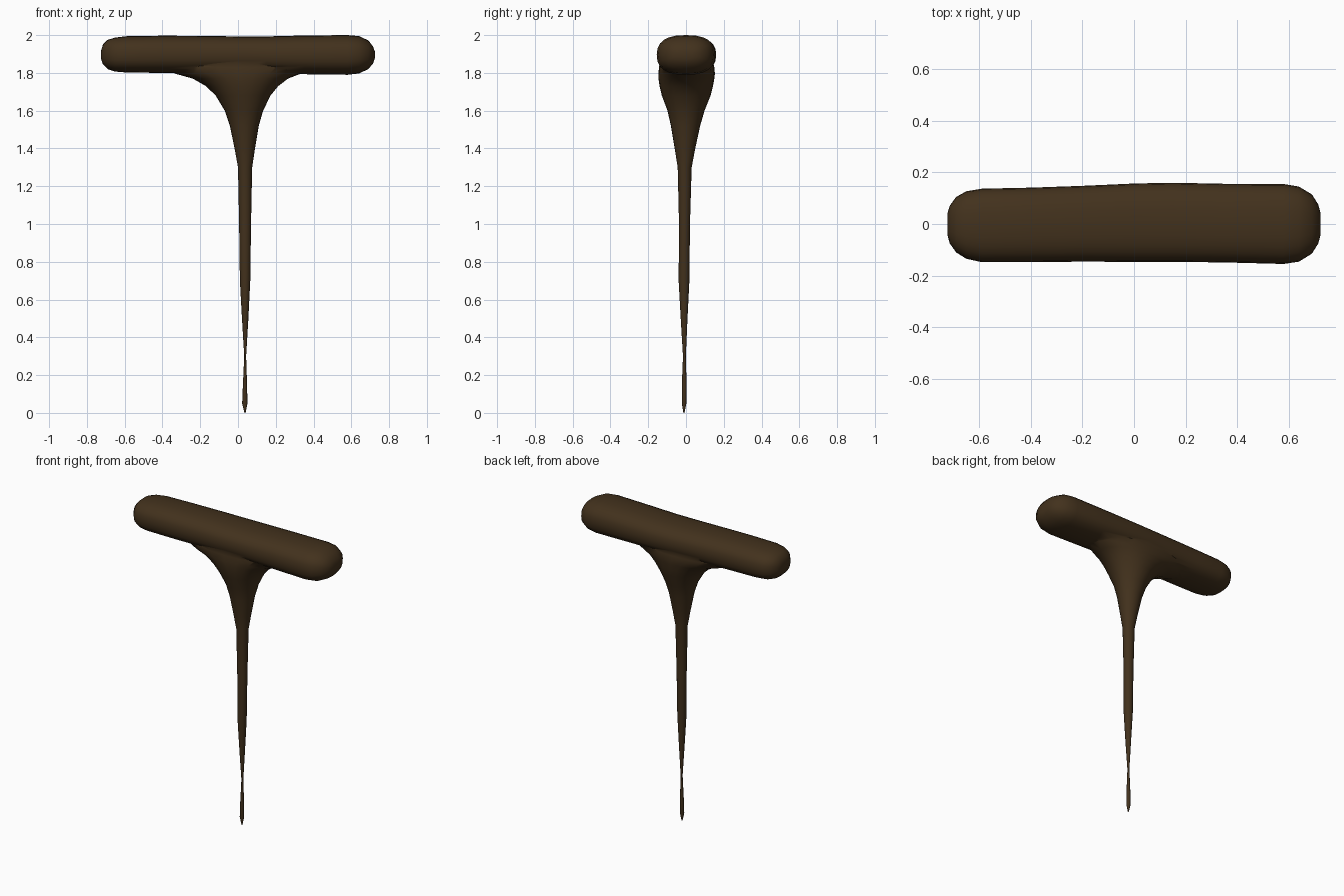
import bpy, bmesh, math

wood = bpy.data.materials.new("dark_wood")
wood.diffuse_color = (0.055, 0.031, 0.012, 1)


def loft(name, rings):
    """Skin closed rings of points and cap both ends."""
    bm = bmesh.new()
    loops = [[bm.verts.new(p) for p in ring] for ring in rings]
    n = len(loops[0])
    for a, b in zip(loops, loops[1:]):
        for i in range(n):
            j = (i + 1) % n
            bm.faces.new((a[i], a[j], b[j], b[i]))
    bm.faces.new(loops[0])
    bm.faces.new(loops[-1])
    bmesh.ops.recalc_face_normals(bm, faces=bm.faces)
    mesh = bpy.data.meshes.new(name)
    bm.to_mesh(mesh)
    bm.free()
    mesh.materials.append(wood)
    ob = bpy.data.objects.new(name, mesh)
    bpy.context.collection.objects.link(ob)
    return ob


def oval(lo_u, hi_u, lo_v, hi_v, power, sides):
    """Rounded-box outline between the given limits."""
    pts = []
    for i in range(sides):
        t = 2 * math.pi * i / sides
        c, s = math.cos(t), math.sin(t)
        u = math.copysign(abs(c) ** (2 / power), c)
        v = math.copysign(abs(s) ** (2 / power), s)
        pts.append(((lo_u + hi_u) / 2 + u * (hi_u - lo_u) / 2,
                    (lo_v + hi_v) / 2 + v * (hi_v - lo_v) / 2))
    return pts


# Handle sections: x, back and front limits, bottom and top limits
handle_sections = [
    (-0.724, -0.04, 0.04, 1.87, 1.92), (-0.715, -0.075, 0.07, 1.845, 1.95),
    (-0.69, -0.11, 0.105, 1.82, 1.975), (-0.65, -0.135, 0.127, 1.807, 1.987),
    (-0.59, -0.148, 0.137, 1.802, 1.994), (-0.4, -0.148, 0.141, 1.8, 1.997),
    (-0.2, -0.146, 0.148, 1.8, 1.996), (0.0, -0.147, 0.157, 1.8, 1.993),
    (0.15, -0.147, 0.16, 1.798, 1.993), (0.35, -0.149, 0.156, 1.793, 1.998),
    (0.58, -0.155, 0.155, 1.79, 2.0), (0.64, -0.146, 0.145, 1.797, 1.995),
    (0.69, -0.115, 0.115, 1.82, 1.972), (0.715, -0.075, 0.075, 1.85, 1.94),
    (0.724, -0.04, 0.04, 1.875, 1.915)]
handle = loft("handle", [[(x, y, z) for y, z in oval(a, b, c, d, 2.5, 24)]
                         for x, a, b, c, d in handle_sections])

# Shaft sections: z, left and right limits, front and back limits
shaft_sections = [
    (0.0, 0.034, 0.04, -0.014, -0.008), (0.05, 0.022, 0.05, -0.022, 0.002),
    (0.15, 0.026, 0.048, -0.022, 0.003), (0.3, 0.033, 0.043, -0.016, -0.001),
    (0.5, 0.021, 0.055, -0.028, 0.008), (0.7, 0.01, 0.065, -0.039, 0.018),
    (1.0, 0.006, 0.069, -0.037, 0.021), (1.3, 0.0, 0.075, -0.044, 0.03),
    (1.4, -0.018, 0.09, -0.06, 0.049), (1.52, -0.043, 0.11, -0.08, 0.075),
    (1.6, -0.07, 0.133, -0.098, 0.098), (1.68, -0.118, 0.172, -0.128, 0.13),
    (1.73, -0.17, 0.213, -0.14, 0.143), (1.77, -0.24, 0.265, -0.146, 0.15),
    (1.795, -0.33, 0.33, -0.146, 0.153), (1.83, -0.41, 0.4, -0.143, 0.15),
    (1.88, -0.43, 0.42, -0.135, 0.14)]
shaft = loft("shaft", [[(x, y, z) for x, y in oval(a, b, c, d, 2.0, 24)]
                       for z, a, b, c, d in shaft_sections])

# Merge the flared shaft into the handle
join = handle.modifiers.new("join", 'BOOLEAN')
join.operation = 'UNION'
join.solver = 'EXACT'
join.object = shaft
bpy.context.view_layer.objects.active = handle
handle.select_set(True)
bpy.ops.object.modifier_apply(modifier="join")
bpy.data.objects.remove(shaft)
handle.name = "handle_and_spike"
bpy.ops.object.shade_smooth_by_angle(angle=math.radians(50))
